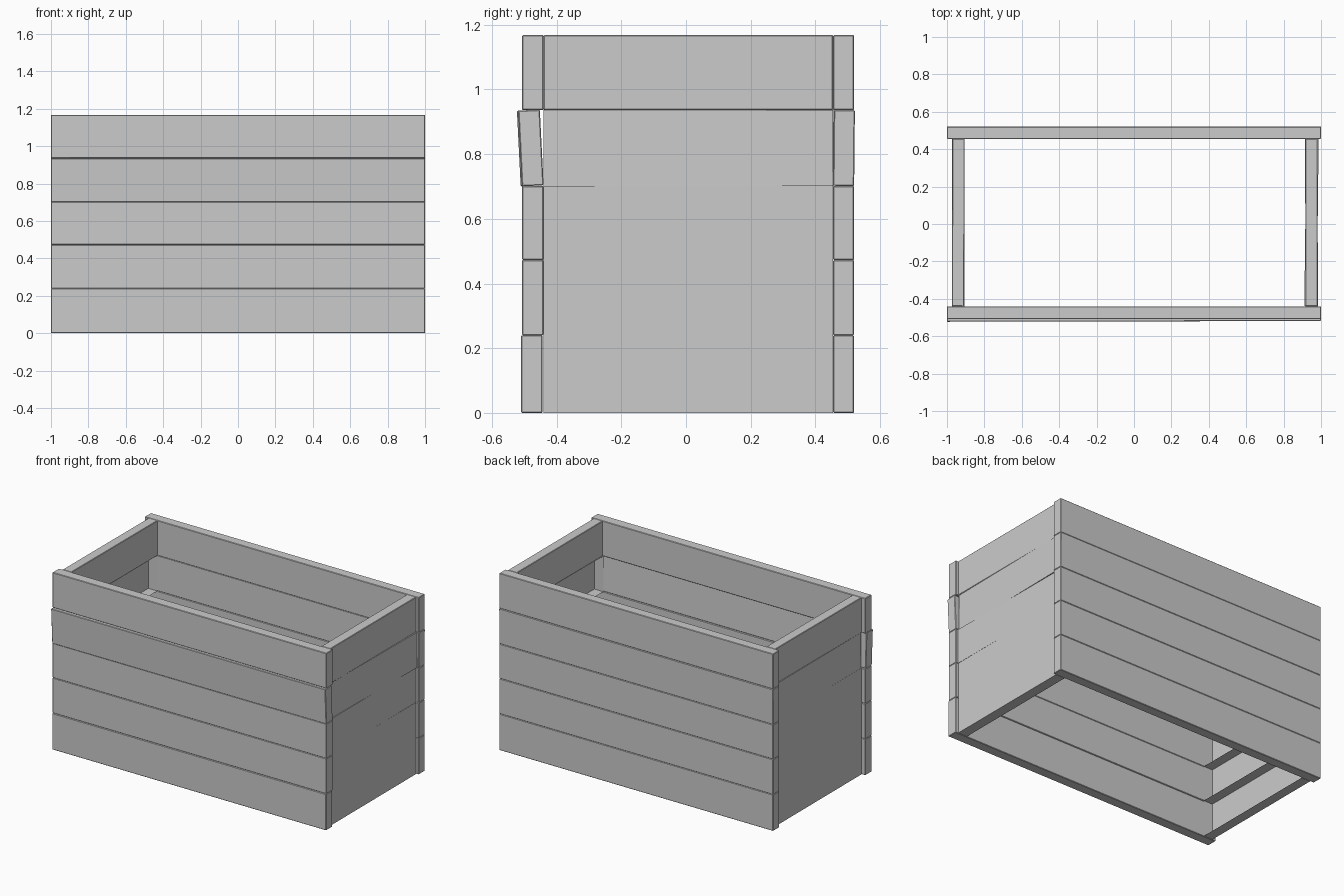
import bpy, bmesh
from mathutils import Matrix, Vector

if "Cube" in bpy.data.objects:
    bpy.data.objects.remove(bpy.data.objects["Cube"])

H = [0.0, 0.24, 0.473, 0.702, 0.936, 1.168]  # plank seams


def plank(name, lo, hi, open_dir=None, rot=(0, 0, 0), bevel=0.003):
    """Box between two corners; open_dir removes the face looking that way."""
    lo, hi = Vector(lo), Vector(hi)
    centre, size = (lo + hi) / 2, hi - lo
    bm = bmesh.new()
    bmesh.ops.create_cube(bm, size=1)
    bmesh.ops.scale(bm, vec=size, verts=bm.verts)
    bm.normal_update()
    if open_dir is None:
        bmesh.ops.bevel(bm, geom=bm.edges[:], offset=bevel, segments=1, affect='EDGES')
    else:
        inner = [f for f in bm.faces if f.normal.dot(Vector(open_dir)) > 0.9]
        bmesh.ops.delete(bm, geom=inner, context='FACES_ONLY')
    for angle, axis in zip(rot, 'XYZ'):
        bmesh.ops.rotate(bm, verts=bm.verts, matrix=Matrix.Rotation(angle, 3, axis))
    mesh = bpy.data.meshes.new(name)
    bm.to_mesh(mesh)
    bm.free()
    obj = bpy.data.objects.new(name, mesh)
    obj.location = centre
    bpy.context.collection.objects.link(obj)
    return obj


# slight misalignment of the hand-nailed boards: (shift, tilt, yaw)
front_wonk = [(-0.003, 0, 0), (0, 0, 0), (0, 0, 0), (-0.008, 0.05, 0.002), (0, 0, 0)]
back_wonk = [(0, 0, 0), (0, 0, 0), (0, 0, 0), (0.001, -0.01, 0), (0, 0, 0)]
left_yaw = [0, 0, 0, 0.003, -0.004]
right_yaw = [0, 0, 0.004, -0.012, 0]

for i in range(5):
    z0, z1 = H[i], H[i + 1]
    # long walls
    s, tilt, yaw = front_wonk[i]
    plank(f"front_plank_{i+1}", (-1, -0.507 + s, z0), (1, -0.440 + s, z1), rot=(tilt, 0, yaw))
    s, tilt, yaw = back_wonk[i]
    plank(f"back_plank_{i+1}", (-1, 0.455 + s, z0), (1, 0.520 + s, z1), rot=(tilt, 0, yaw))
    # end walls: lower boards are hollow towards the inside, top board is solid
    hollow = i < 4
    plank(f"left_plank_{i+1}", (-0.972, -0.440, z0), (-0.907, 0.455, z1),
          (1, 0, 0) if hollow else None, (0, 0, left_yaw[i]))
    plank(f"right_plank_{i+1}", (0.916, -0.440, z0), (0.982, 0.455, z1),
          (-1, 0, 0) if hollow else None, (0, 0, right_yaw[i]))
